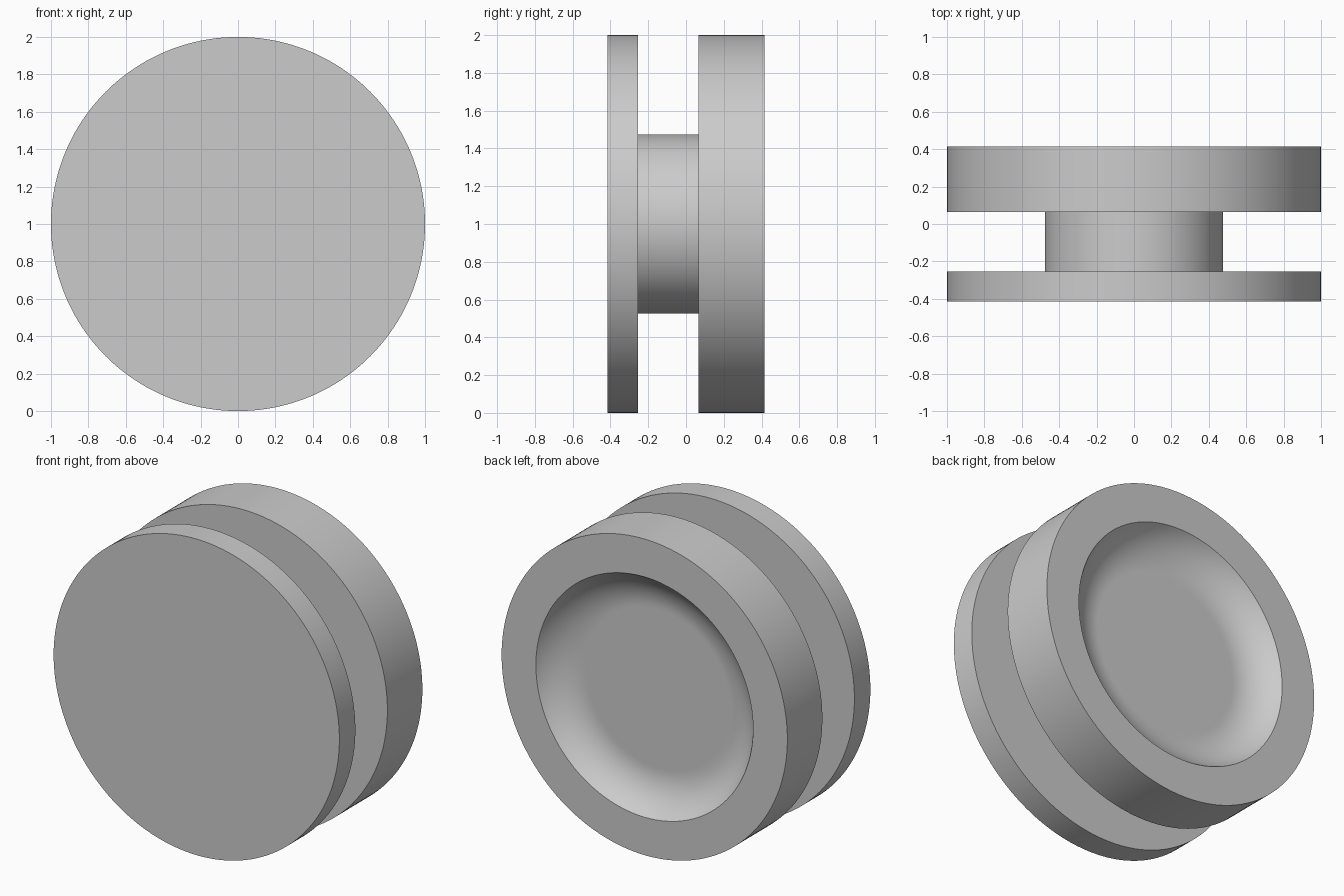
import bpy
import bmesh
import math

cube = bpy.data.objects.get("Cube")
if cube:
    bpy.data.objects.remove(cube, do_unlink=True)

SEGMENTS = 160
RIM, HUB = 1.0, 0.475
FRONT, FRONT_IN, BACK_IN, BACK = -0.415, -0.255, 0.065, 0.415
DISH, FLOOR, DEPTH = 0.76, 0.51, 0.138
ARC_STEPS = 16

# Single light grey finish
grey = bpy.data.materials.new("light_grey")
grey.use_nodes = True
colour = (0.6, 0.6, 0.6, 1)
grey.diffuse_color = colour
grey.node_tree.nodes["Principled BSDF"].inputs["Base Color"].default_value = colour

# Half section (radius, y): front flange, hub, back flange
profile = [(0, FRONT), (RIM, FRONT), (RIM, FRONT_IN), (HUB, FRONT_IN),
           (HUB, BACK_IN), (RIM, BACK_IN), (RIM, BACK)]

# Shallow dish: an arc from the lip that meets the flat floor tangentially
sweep = 2 * math.atan(DEPTH / (DISH - FLOOR))
arc_radius = (DISH - FLOOR) / math.sin(sweep)
for i in range(ARC_STEPS + 1):
    a = sweep * (1 - i / ARC_STEPS)
    profile.append((FLOOR + arc_radius * math.sin(a),
                    BACK - DEPTH + arc_radius * (1 - math.cos(a))))

# Narrow ring keeps the shading of the floor flat
profile += [(FLOOR - 0.01, BACK - DEPTH), (0, BACK - DEPTH)]

# Revolve the section around the y axis
bm = bmesh.new()
verts = [bm.verts.new((r, y, 0)) for r, y in profile]
edges = [bm.edges.new(pair) for pair in zip(verts, verts[1:])]
bmesh.ops.spin(bm, geom=verts + edges, cent=(0, 0, 0), axis=(0, 1, 0),
               angle=math.tau, steps=SEGMENTS)
bmesh.ops.remove_doubles(bm, verts=bm.verts, dist=0.0001)
bmesh.ops.recalc_face_normals(bm, faces=bm.faces)

mesh = bpy.data.meshes.new("grooved_wheel")
bm.to_mesh(mesh)
bm.free()
mesh.materials.append(grey)

wheel = bpy.data.objects.new("grooved_wheel", mesh)
wheel.location.z = RIM
bpy.context.collection.objects.link(wheel)

# Smooth round walls, crisp rims
bpy.ops.object.select_all(action="DESELECT")
wheel.select_set(True)
bpy.context.view_layer.objects.active = wheel
bpy.ops.object.shade_smooth_by_angle(angle=math.radians(30))
